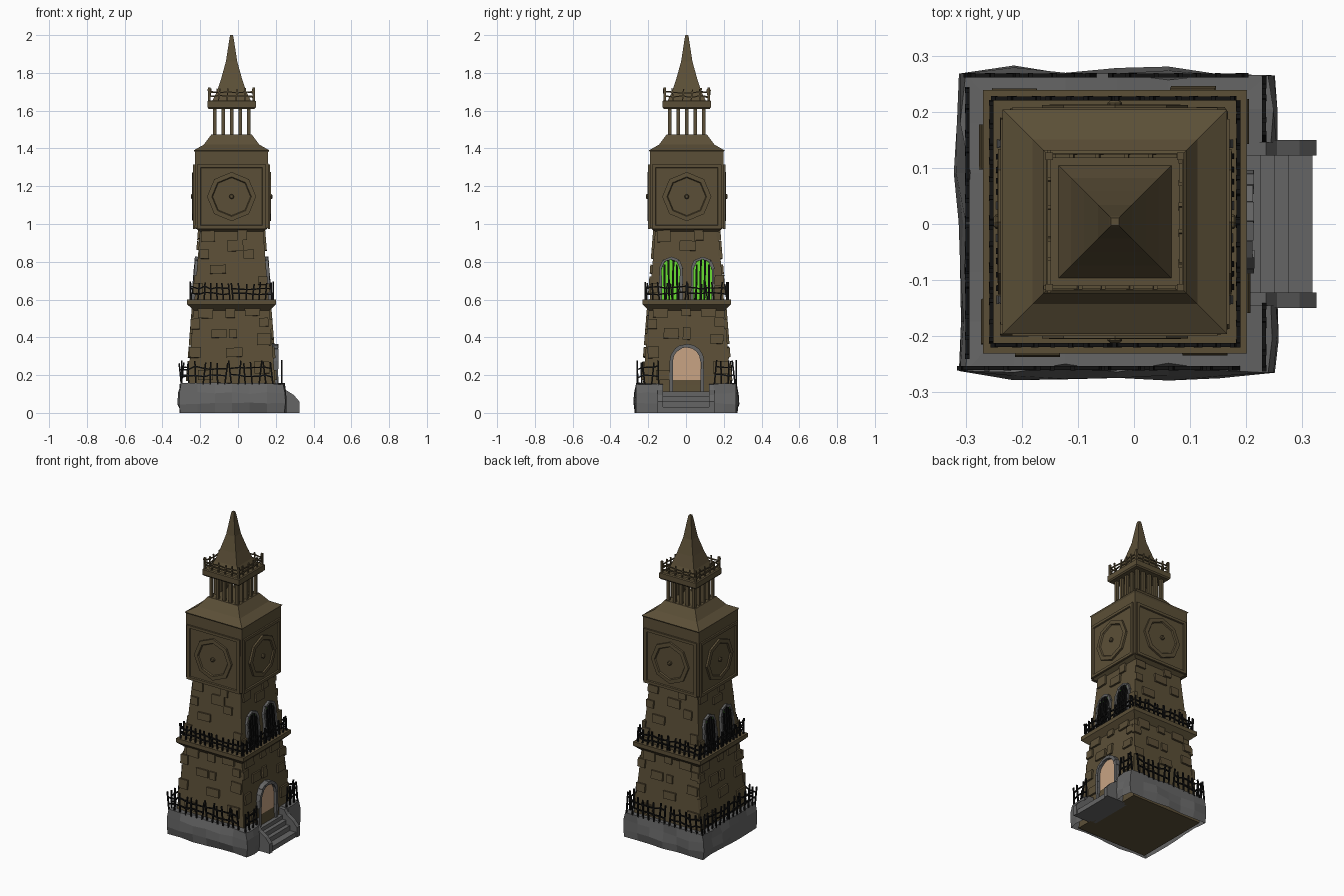
import bpy, bmesh, random
from math import pi, sin, cos, sqrt, atan
from mathutils import Matrix, Vector

if "Cube" in bpy.data.objects:
    bpy.data.objects.remove(bpy.data.objects["Cube"])

random.seed(4)
T, R = Matrix.Translation, Matrix.Rotation
CENTRE = Vector((-0.034, 0.004, 0))
TILT = atan(0.08)


def material(name, rgb):
    m = bpy.data.materials.new(name)
    m.diffuse_color = (*rgb, 1)
    m.use_nodes = True
    m.node_tree.nodes["Principled BSDF"].inputs["Base Color"].default_value = m.diffuse_color
    return m


BROWN = material("brown_stone", (0.105, 0.078, 0.038))
GREY = material("grey_stone", (0.13, 0.13, 0.13))
IRON = material("black_iron", (0.006, 0.006, 0.006))
GREEN = material("green_glass", (0.13, 0.7, 0.03))
TAN = material("door_wood", (0.58, 0.37, 0.23))


def finish(bm, name, mat):
    bmesh.ops.recalc_face_normals(bm, faces=bm.faces)
    me = bpy.data.meshes.new(name)
    bm.to_mesh(me)
    bm.free()
    me.materials.append(mat)
    ob = bpy.data.objects.new(name, me)
    bpy.context.collection.objects.link(ob)


def jit(a):
    return random.uniform(-a, a)


def box(bm, m, size):
    bmesh.ops.create_cube(bm, size=1, matrix=m @ Matrix.Diagonal((*size, 1)))


def bar(bm, a, b, w, d=None):
    v = b - a
    box(bm, T((a + b) / 2) @ v.to_track_quat('Z', 'Y').to_matrix().to_4x4(), (w, d or w, v.length))


def loft(bm, profile, n=4, m=T(CENTRE)):
    """Stack of n-sided rings (height, half width), capped at both ends."""
    k, off = (sqrt(2), pi / 4) if n == 4 else (1, 0)
    rings = [[bm.verts.new(m @ Vector((k * r * cos(off + 2 * pi * i / n), k * r * sin(off + 2 * pi * i / n), z)))
              for i in range(n)] for z, r in profile]
    for a, b in zip(rings, rings[1:]):
        for i in range(n):
            bm.faces.new((a[i], a[(i + 1) % n], b[(i + 1) % n], b[i]))
    bm.faces.new(rings[0])
    bm.faces.new(rings[-1])


def side(k):
    """Local frame of a side: x outward, y along the wall, z up; k=0 faces +x."""
    return T(CENTRE) @ R(k * pi / 2, 4, 'Z')


def half(z):
    return 0.232 - 0.08 * (z - 0.155)


def wall(k, u, z):
    return side(k) @ T((half(z), u, z)) @ R(-TILT, 4, 'Y')


def arch(w, h, n):
    """Arch outline in (u, z): up one jamb, round the top, down the other."""
    top = [(w * cos(pi * i / n), h - w + w * sin(pi * i / n)) for i in range(n + 1)]
    return [(w, 0)] + top + [(-w, 0)]


def pane(bm, m, pts, depth):
    f = [bm.verts.new(m @ Vector((depth, u, z))) for u, z in pts]
    b = [bm.verts.new(m @ Vector((-0.02, u, z))) for u, z in pts]
    bm.faces.new(f)
    bm.faces.new(b)
    for i in range(len(f)):
        j = (i + 1) % len(f)
        bm.faces.new((f[i], f[j], b[j], b[i]))


def surround(bm, m, pts, w, d):
    """Row of stones following an arch outline."""
    for (u0, z0), (u1, z1) in zip(pts, pts[1:]):
        a, b = Vector((0, u0, z0)), Vector((0, u1, z1))
        parts = max(1, round((b - a).length / 0.045))
        for i in range(parts):
            p, q = a.lerp(b, i / parts), a.lerp(b, (i + 0.95) / parts)
            v = q - p
            rot = R(-atan(v.y / v.z) if abs(v.z) > 1e-6 else pi / 2, 4, 'X')
            box(bm, m @ T((p + q) / 2) @ rot, (d + jit(0.004), w + jit(0.003), v.length + 0.004))


def fence(bm, p, q, h, n, w, wob):
    """Crooked railing: leaning posts with two wavy rails."""
    p, q = Vector(p), Vector(q)
    along = (q - p).normalized()
    prev = None
    for i in range(n):
        foot = p.lerp(q, i / (n - 1))
        top = foot + along * jit(wob) + Vector((0, 0, h * random.uniform(0.86, 1)))
        bar(bm, foot, top, w)
        nodes = [foot.lerp(top, f) + Vector((0, 0, jit(wob / 2))) for f in (0.38, 0.72)]
        if prev:
            for a, b in zip(prev, nodes):
                bar(bm, a, b, w * 0.9)
        prev = nodes


# Tower shaft, ledge, clock room and sloping cap
bm = bmesh.new()
loft(bm, [(0, 0.245), (0.15, 0.232), (0.97, half(0.97))])
finish(bm, "tower_shaft", BROWN)
bm = bmesh.new()
loft(bm, [(0.54, 0.198), (0.575, 0.235), (0.60, 0.235), (0.601, 0.19)])
finish(bm, "ledge", BROWN)
bm = bmesh.new()
loft(bm, [(0.955, 0.16), (0.98, 0.195), (1.38, 0.194), (1.39, 0.2), (1.42, 0.147), (1.475, 0.106)])
finish(bm, "clock_room", BROWN)

# Wall bricks, the same scatter on each side, skipping windows and door
bricks = [(-.08, .76, .085), (.01, .885, .085), (.1, .84, .055), (-.075, .42, .08), (-.185, .32, .06),
          (.01, .32, .085), (.12, .535, .08), (.165, .39, .07), (-.13, .935, .07), (-.145, .53, .08),
          (.06, .945, .05), (.165, .7, .05), (-.17, .66, .05), (.0, .42, .04), (-.19, .47, .05),
          (.17, .24, .08), (-.13, .2, .08), (-.15, .84, .05), (.17, .48, .05), (.0, .535, .05)]
bm = bmesh.new()
for k in range(4):
    for u, z, w in bricks:
        if k % 2 == 0 and (0.58 < z < 0.86 and abs(u) < 0.16):
            continue
        if k == 0 and z < 0.4 and abs(u) < 0.13:
            continue
        box(bm, wall(k, u + jit(0.01), z) @ R(jit(0.04), 4, 'X'), (0.022, w, 0.055 + jit(0.012)))
finish(bm, "wall_bricks", BROWN)

# Clock faces: square frame, octagonal dial and hub on all sides
bm = bmesh.new()
for k in range(4):
    m = side(k) @ T((0.192, 0, 1.145)) @ R(pi / 2, 4, 'Y')
    loft(bm, [(0, .183), (.012, .183), (.012, .165), (.004, .162)], 4, m @ Matrix.Diagonal((.93, 1, 1, 1)))
    loft(bm, [(0, .13), (.016, .13), (.017, .105), (.010, .100)], 8, m)
    loft(bm, [(0, .013), (.02, .013), (.024, .008)], 8, m)
finish(bm, "clock_faces", BROWN)

# Lantern columns, platform, its railing and the spire
bm = bmesh.new()
steps = [-.09, -.045, 0, .045]
for k in range(4):
    for u in steps:
        box(bm, side(k) @ T((0.09, u, 1.54)), (0.018, 0.018, 0.15))
finish(bm, "lantern_columns", BROWN)
bm = bmesh.new()
loft(bm, [(1.61, .122), (1.618, .128), (1.65, .128), (1.655, .122)])
finish(bm, "platform", BROWN)
bm = bmesh.new()
for k in range(4):
    m = side(k)
    fence(bm, m @ Vector((.117, -.117, 1.65)), m @ Vector((.117, .117, 1.65)), 0.07, 6, 0.007, 0.01)
    box(bm, m @ T((.117, .117, 1.685)), (0.013, 0.013, 0.075))
finish(bm, "platform_railing", BROWN)
bm = bmesh.new()
loft(bm, [(1.65, .103), (1.70, .078), (1.77, .055), (1.86, .03), (1.99, .010), (2.0, .007)])
finish(bm, "spire", BROWN)

# Rough stone plinth, open at the doorway
corners = [(.19, .145), (.25, .145), (.245, .265), (-.306, .268), (-.306, -.262), (.245, -.265), (.25, -.145), (.19, -.145)]
counts = [1, 2, 6, 6, 6, 2, 1]
path = []
for a, b, n in zip(corners, corners[1:], counts):
    path += [(Vector((*a, 0)).lerp(Vector((*b, 0)), i / n), i == 0) for i in range(n)]
path.append((Vector((*corners[-1], 0)), True))
bm = bmesh.new()
rows = []
for z, grow in ((0, 0), (.05, .006), (.105, .004), (.155, -.006)):
    row = []
    for p, corner in path:
        d = p - Vector((-.03, 0, 0))
        out = Vector((1 if d.x > 0 else -1, 0, 0)) if abs(d.x) > abs(d.y) else Vector((0, 1 if d.y > 0 else -1, 0))
        q = p + out * (grow + (0 if corner else jit(0.010)))
        row.append(bm.verts.new(q + Vector((0, 0, z + (jit(0.006) if 0 < z else 0)))))
    rows.append(row)
rows.append([bm.verts.new((max(-.26, min(.19, p.x)), max(-.22, min(.225, p.y)), .157)) for p, c in path])
for a, b in zip(rows, rows[1:]):
    for i in range(len(a) - 1):
        bm.faces.new((a[i], a[i + 1], b[i + 1], b[i]))
finish(bm, "stone_plinth", GREY)

# Entrance steps with sloping cheek walls
bm = bmesh.new()
for x, z in ((.225, .112), (.25, .088), (.275, .06), (.318, .03)):
    box(bm, T(((x + .17) / 2, 0, z / 2)), (x - .17, .27, z))
cheek = [(.19, 0), (.325, 0), (.325, .06), (.295, .095), (.255, .12), (.235, .15), (.19, .155)]
for y in (-.15, .122):
    faces = [[bm.verts.new((x, y + dy, z)) for x, z in cheek] for dy in (0, .028)]
    for f in faces:
        bm.faces.new(f)
    for i in range(len(cheek)):
        j = (i + 1) % len(cheek)
        bm.faces.new((faces[0][i], faces[0][j], faces[1][j], faces[1][i]))
finish(bm, "entrance_steps", GREY)

# Door with its stone surround
m = side(0) @ T((.222, 0, .112))
bm = bmesh.new()
pane(bm, m, arch(.074, .236, 8), .008)
finish(bm, "door", TAN)
bm = bmesh.new()
surround(bm, m, arch(.082, .244, 8), .018, .05)
finish(bm, "door_surround", GREY)

# Paired barred windows on the door side and the opposite side
glass, trim, grille = bmesh.new(), bmesh.new(), bmesh.new()
for k in (0, 2):
    for u in (-.084, .084):
        m = wall(k, u, .6)
        pane(glass, m, arch(.05, .215, 4), .004)
        surround(trim, m, arch(.055, .22, 4), .014, .03)
        for v, h in ((-.033, .185), (-.011, .21), (.011, .21), (.033, .185)):
            box(grille, m @ T((.01, v, h / 2)) @ R(jit(.03), 4, 'X'), (.012, .010, h))
finish(glass, "window_glass", GREEN)
finish(trim, "window_surrounds", GREY)
finish(grille, "window_bars", IRON)

# Iron fences on the plinth and on the ledge
bm = bmesh.new()
for y in (-.257, .265):
    for x0, x1 in ((-.3, -.07), (-.035, .185)):
        fence(bm, (x0, y, .15), (x1, y, .15), .13, 7, .008, .016)
for y0, y1 in ((-.235, -.005), (.01, .24)):
    fence(bm, (-.297, y0, .15), (-.297, y1, .15), .13, 7, .008, .016)
for y0, y1 in ((-.255, -.145), (.15, .26)):
    fence(bm, (.232, y0, .15), (.232, y1, .15), .13, 4, .008, .016)
finish(bm, "plinth_fence", IRON)
bm = bmesh.new()
for k in range(4):
    for u0, u1 in ((-.213, -.008), (.008, .213)):
        fence(bm, side(k) @ Vector((.22, u0, .595)), side(k) @ Vector((.22, u1, .595)), .1, 7, .008, .014)
finish(bm, "ledge_fence", IRON)
